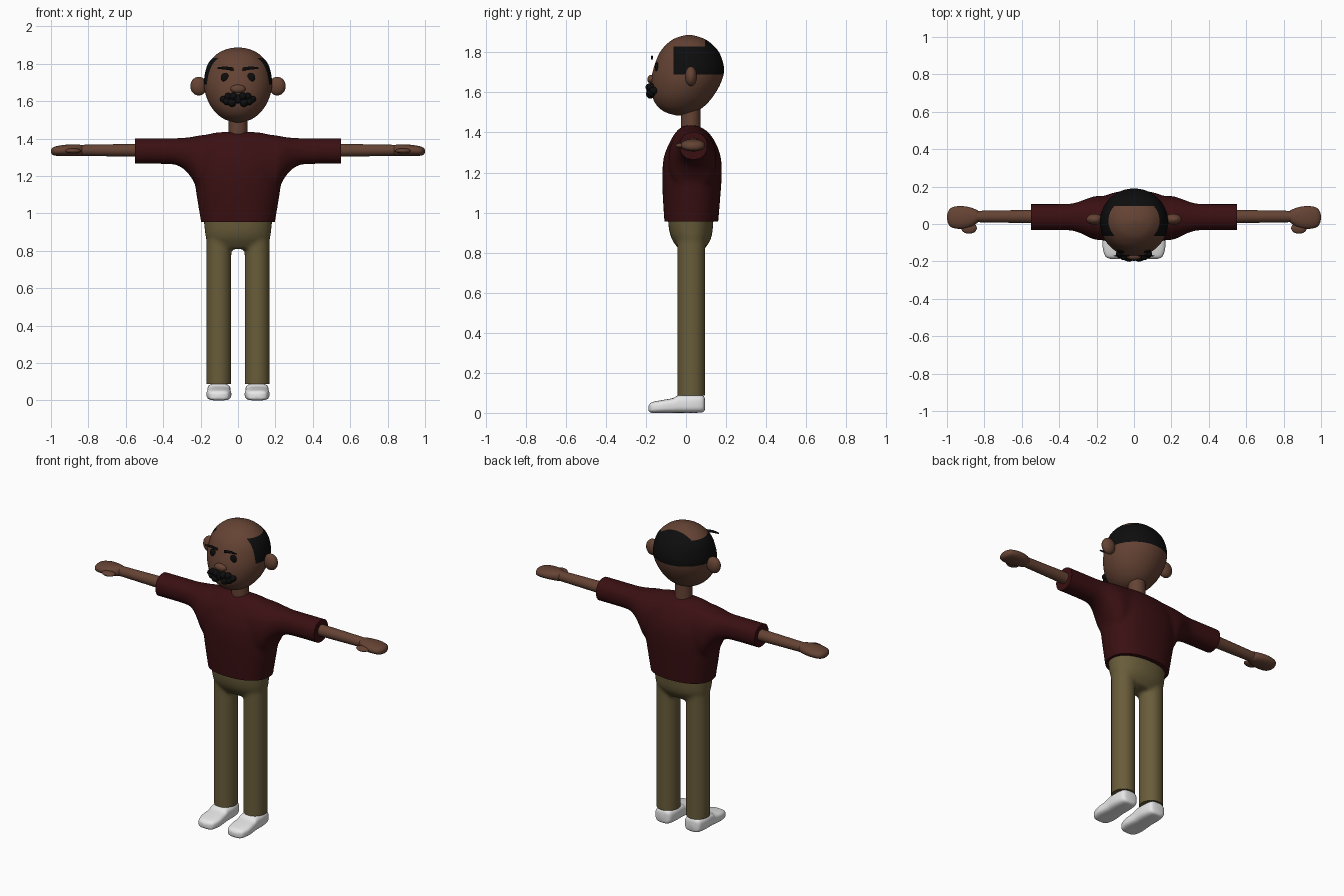
import bpy, bmesh, math
from mathutils import Vector

cube = bpy.data.objects.get("Cube")
if cube:
    bpy.data.objects.remove(cube, do_unlink=True)


def material(name, rgb):
    m = bpy.data.materials.new(name)
    m.use_nodes = True
    m.diffuse_color = (*rgb, 1)
    bsdf = m.node_tree.nodes["Principled BSDF"]
    bsdf.inputs["Base Color"].default_value = (*rgb, 1)
    bsdf.inputs["Roughness"].default_value = 0.7
    return m


skin = material("brown skin", (0.13, 0.056, 0.034))
black = material("black hair", (0.004, 0.004, 0.004))
red = material("dark red cloth", (0.042, 0.005, 0.006))
khaki = material("khaki cloth", (0.14, 0.108, 0.042))
white = material("white shoe", (0.8, 0.8, 0.8))


def smooth_rows(rows, steps):
    """Catmull-Rom resampling of section rows."""
    pts = [Vector(r) for r in rows]
    out = []
    for i in range(len(pts) - 1):
        p0, p1, p2 = pts[max(i - 1, 0)], pts[i], pts[i + 1]
        p3 = pts[min(i + 2, len(pts) - 1)]
        for k in range(steps):
            t = k / steps
            out.append(p1 + 0.5 * t * (p2 - p0 + t * (2 * p0 - 5 * p1 + 4 * p2 - p3
                       + t * (3 * (p1 - p2) + p3 - p0))))
    return out + [pts[-1]]


def loft(bm, axis, rows, power=2.0, sides=40, steps=4, mirror=1):
    """Closed skin through superellipse sections (position, a min, a max, b min, b max)."""
    others = [i for i in range(3) if i != axis]
    rings = []
    for t, a0, a1, b0, b1 in smooth_rows(rows, steps):
        ring = []
        for k in range(sides):
            ang = math.tau * k / sides
            c, s = math.cos(ang), math.sin(ang)
            u = math.copysign(abs(c) ** (2 / power), c)
            v = math.copysign(abs(s) ** (2 / power), s)
            co = Vector()
            co[axis] = t
            co[others[0]] = (a0 + a1 + u * (a1 - a0)) / 2
            co[others[1]] = (b0 + b1 + v * (b1 - b0)) / 2
            co.x *= mirror
            ring.append(bm.verts.new(co))
        rings.append(ring)
    for r, q in zip(rings, rings[1:]):
        for k in range(sides):
            n = (k + 1) % sides
            bm.faces.new((r[k], r[n], q[n], q[k]))
    bm.faces.new(rings[0])
    bm.faces.new(rings[-1])
    bmesh.ops.recalc_face_normals(bm, faces=bm.faces)


def ball(bm, centre, radii):
    made = bmesh.ops.create_uvsphere(bm, u_segments=24, v_segments=14, radius=1)["verts"]
    for v in made:
        v.co = Vector(centre) + Vector(radii) * v.co


def cut(bm, co, normal, remove=False):
    geom = bm.verts[:] + bm.edges[:] + bm.faces[:]
    bmesh.ops.bisect_plane(bm, geom=geom, plane_co=co, plane_no=normal, clear_outer=remove)
    if remove:
        bmesh.ops.holes_fill(bm, edges=[e for e in bm.edges if e.is_boundary])


def finish(bm, name, *mats):
    me = bpy.data.meshes.new(name)
    bm.to_mesh(me)
    bm.free()
    for m in mats:
        me.materials.append(m)
    me.shade_smooth()
    me.set_sharp_from_angle(angle=math.radians(50))
    ob = bpy.data.objects.new(name, me)
    bpy.context.collection.objects.link(ob)
    return ob


def blend(bm, name, mat, cuts):
    """Fuse overlapping volumes into one soft skin, then trim crisp hems."""
    ob = finish(bm, name, mat)
    mod = ob.modifiers.new("fuse", "REMESH")
    mod.mode = "VOXEL"
    mod.voxel_size = 0.01
    soft = ob.modifiers.new("soften", "SMOOTH")
    soft.factor, soft.iterations = 0.5, 12
    deps = bpy.context.evaluated_depsgraph_get()
    me = bpy.data.meshes.new_from_object(ob.evaluated_get(deps))
    bpy.data.objects.remove(ob, do_unlink=True)
    out = bmesh.new()
    out.from_mesh(me)
    for co, normal in cuts:
        cut(out, co, normal, True)
    for f in out.faces:
        f.material_index = 0
    return finish(out, name, mat)


# Head with the hair cut into its surface
bm = bmesh.new()
head_rows = [(1.485, 0.01, -0.05, -0.02), (1.5, 0.065, -0.1, 0.04), (1.53, 0.11, -0.142, 0.09),
             (1.58, 0.15, -0.168, 0.135), (1.65, 0.177, -0.174, 0.175), (1.72, 0.181, -0.162, 0.19),
             (1.8, 0.16, -0.13, 0.165), (1.855, 0.108, -0.08, 0.112), (1.879, 0.055, -0.03, 0.06),
             (1.887, 0.006, 0.01, 0.02)]
loft(bm, 2, [(z, -w, w, f, b) for z, w, f, b in head_rows], sides=64, steps=5)
LOW, HIGH, FRONT, CROWN = 1.69, 1.83, -0.063, 0.095
for level in (LOW, HIGH):
    cut(bm, (0, 0, level), (0, 0, 1))
for depth in (FRONT, CROWN):
    cut(bm, (0, depth, 0), (0, 1, 0))
for f in bm.faces:
    c = f.calc_center_median()
    band = c.y > FRONT and c.z < HIGH
    f.material_index = int(c.z > LOW and (band or c.y > CROWN))
finish(bm, "head", skin, black)

# Neck
bm = bmesh.new()
loft(bm, 2, [(1.39, -0.05, 0.05, -0.026, 0.072), (1.56, -0.05, 0.05, -0.026, 0.072)])
finish(bm, "neck", skin)

# Nose
bm = bmesh.new()
ball(bm, (0, -0.172, 1.665), (0.04, 0.021, 0.023))
finish(bm, "nose", skin)

# Moustache of overlapping tufts
bm = bmesh.new()
ball(bm, (0, -0.178, 1.612), (0.025, 0.02, 0.024))
for s in (-1, 1):
    for x, y, z, r in ((0.025, -0.18, 1.625, 0.021), (0.032, -0.178, 1.592, 0.023),
                       (0.052, -0.172, 1.625, 0.02), (0.058, -0.17, 1.6, 0.022),
                       (0.078, -0.16, 1.61, 0.018)):
        ball(bm, (s * x, y, z), (r, 0.022, r))
finish(bm, "moustache", black)

# Ears, eyes and floating eyebrows
for s, side in ((1, "left"), (-1, "right")):
    bm = bmesh.new()
    ball(bm, (s * 0.21, 0.025, 1.68), (0.045, 0.03, 0.05))
    finish(bm, side + "_ear", skin)

    bm = bmesh.new()
    ball(bm, (s * 0.07, -0.146, 1.727), (0.022, 0.009, 0.024))
    finish(bm, side + "_eye", black)

    bm = bmesh.new()
    loft(bm, 0, [(0.025, -0.174, -0.166, 1.762, 1.78), (0.07, -0.175, -0.165, 1.769, 1.785),
                 (0.11, -0.172, -0.168, 1.772, 1.78)], sides=12, mirror=s)
    finish(bm, side + "_eyebrow", black)

# Shirt: torso and sleeves fused
bm = bmesh.new()
torso = [(0.92, 0.193, -0.105, 0.158), (0.955, 0.198, -0.108, 0.161), (1.1, 0.222, -0.117, 0.173),
         (1.2, 0.235, -0.118, 0.179), (1.28, 0.235, -0.11, 0.173), (1.35, 0.225, -0.082, 0.147),
         (1.4, 0.2, -0.052, 0.112), (1.426, 0.15, -0.024, 0.074), (1.436, 0.07, 0, 0.05)]
loft(bm, 2, [(z, -w, w, f, b) for z, w, f, b in torso], power=2.3)
for s in (-1, 1):
    loft(bm, 0, [(0.1, -0.09, 0.15, 1.1, 1.425), (0.2, -0.085, 0.15, 1.11, 1.418),
                 (0.24, -0.072, 0.14, 1.175, 1.41), (0.28, -0.052, 0.125, 1.228, 1.405),
                 (0.33, -0.036, 0.11, 1.258, 1.402), (0.4, -0.033, 0.107, 1.264, 1.402),
                 (0.59, -0.033, 0.107, 1.264, 1.402)], power=2.2, mirror=s)
blend(bm, "shirt", red, [((0, 0, 0.955), (0, 0, -1)), ((0.55, 0, 0), (1, 0, 0)),
                         ((-0.55, 0, 0), (-1, 0, 0))])

# Trousers: hips and legs fused
bm = bmesh.new()
hips = [(0.81, 0.12, -0.03, 0.085), (0.835, 0.15, -0.05, 0.105), (0.87, 0.172, -0.072, 0.125),
        (0.92, 0.179, -0.086, 0.134), (1.0, 0.187, -0.092, 0.139)]
loft(bm, 2, [(z, -w, w, f, b) for z, w, f, b in hips], power=2.2)
for s in (-1, 1):
    loft(bm, 2, [(0.05, 0.035, 0.17, -0.044, 0.097), (0.88, 0.035, 0.17, -0.044, 0.097)], mirror=s)
blend(bm, "trousers", khaki, [((0, 0, 0.088), (0, 0, -1)), ((0, 0, 0.97), (0, 0, 1))])

# Arms, hands and shoes
for s, side in ((1, "left"), (-1, "right")):
    bm = bmesh.new()
    loft(bm, 0, [(0.52, 0.004, 0.076, 1.302, 1.372), (0.86, 0.01, 0.07, 1.308, 1.366)], mirror=s)
    finish(bm, side + "_forearm", skin)

    bm = bmesh.new()
    loft(bm, 0, [(0.825, 0.02, 0.06, 1.32, 1.354), (0.84, 0.004, 0.075, 1.308, 1.366),
                 (0.88, -0.018, 0.09, 1.306, 1.368), (0.93, -0.026, 0.096, 1.306, 1.366),
                 (0.975, -0.018, 0.088, 1.308, 1.358), (0.994, 0.004, 0.066, 1.315, 1.348),
                 (1.0, 0.03, 0.04, 1.328, 1.336)], power=2.2, mirror=s)
    ball(bm, (s * 0.882, -0.022, 1.334), (0.042, 0.03, 0.014))
    finish(bm, side + "_hand", skin)

    bm = bmesh.new()
    sole = [(0.094, 0.03, 0.015, 0.07), (0.082, 0.052, 0.003, 0.088), (0.03, 0.062, 0, 0.091),
            (-0.035, 0.062, 0, 0.089), (-0.065, 0.063, 0, 0.074), (-0.12, 0.066, 0, 0.064),
            (-0.168, 0.054, 0, 0.054), (-0.183, 0.036, 0.006, 0.043), (-0.188, 0.012, 0.015, 0.032)]
    loft(bm, 1, [(y, 0.102 - w, 0.102 + w, lo, hi) for y, w, lo, hi in sole],
         power=3.2, mirror=s)
    finish(bm, side + "_shoe", white)
